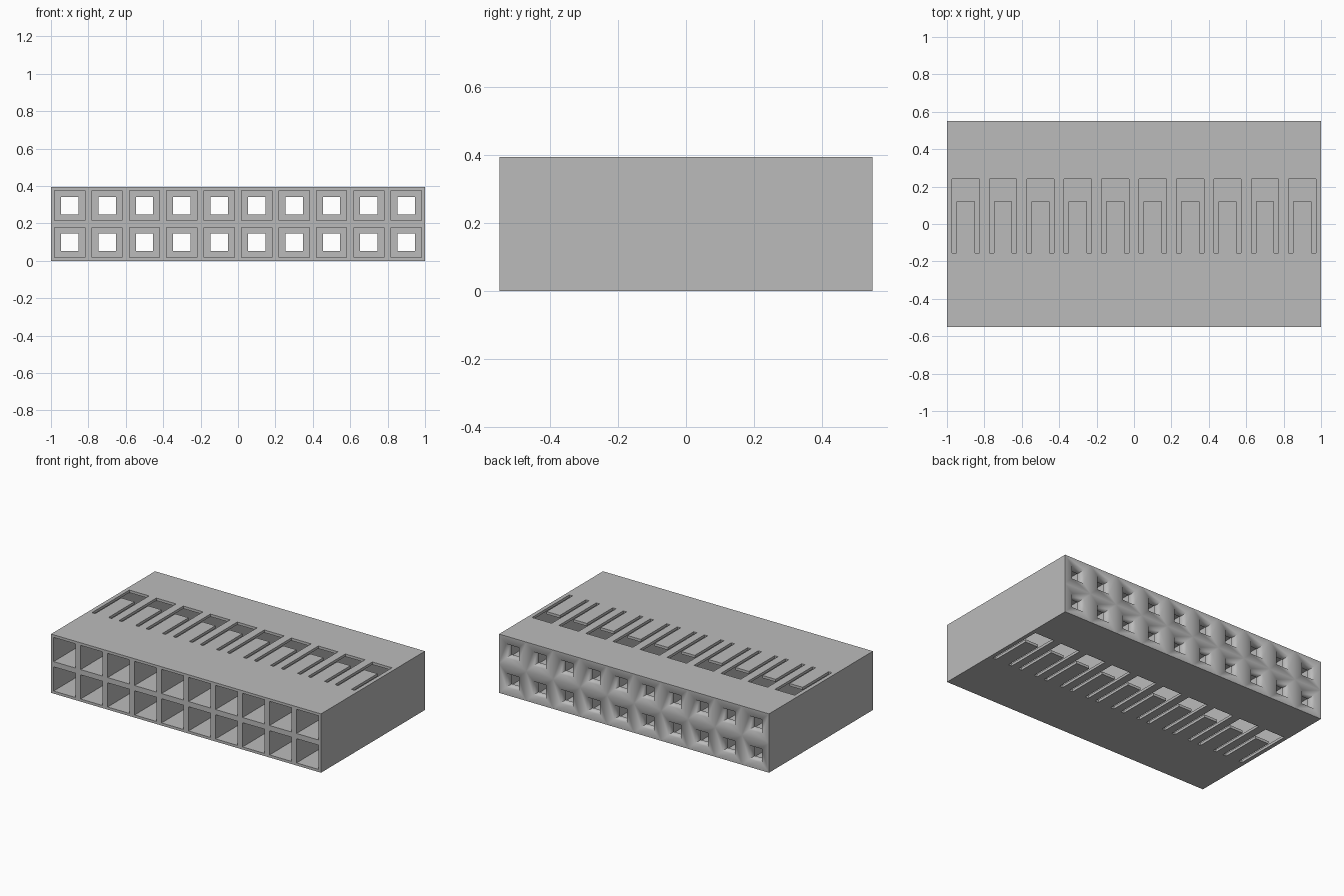
import bpy
import bmesh

cube = bpy.data.objects.get("Cube")
if cube:
    bpy.data.objects.remove(cube, do_unlink=True)

PITCH, COLS = 0.2, 10
HALF_LEN = 0.55            # half depth, front to back
ROW = 0.197                # height of one row of sockets
WALL = 0.0175              # outer wall around each cavity
CAVITY, HOLE = 0.081, 0.0465   # half widths
BACK_WALL = 0.49           # inner face of the rear wall
SLOT, TONGUE = 0.073, 0.049    # half widths of the latch cutout and its tongue

grey = bpy.data.materials.new("plain_grey")
grey.use_nodes = True
COLOUR = (0.5, 0.5, 0.5, 1)
grey.diffuse_color = COLOUR
grey.node_tree.nodes["Principled BSDF"].inputs["Base Color"].default_value = COLOUR


def finish(bm, name):
    mesh = bpy.data.meshes.new(name)
    bm.to_mesh(mesh)
    bm.free()
    mesh.materials.append(grey)
    obj = bpy.data.objects.new(name, mesh)
    bpy.context.collection.objects.link(obj)
    obj.location.z = ROW
    return obj


def face(bm, points):
    return bm.faces.new([bm.verts.new(p) for p in points])


def rect(half_w, half_h, y):
    """Rectangle around the socket axis, in the lower row."""
    cz = -ROW / 2
    return [(sx * half_w, y, cz + sz * half_h)
            for sx, sz in ((-1, -1), (1, -1), (1, 1), (-1, 1))]


def in_gap(i, j):
    """Grid cells of the U-shaped cutout around the latch tongue."""
    return (i in (1, 3) and j in (1, 2)) or (i == 2 and j == 2)


# One socket: front rim, cavity, rear ring, pin hole and back face
bm = bmesh.new()
loops = [rect(PITCH / 2, ROW / 2, -HALF_LEN),
         rect(CAVITY, ROW / 2 - WALL, -HALF_LEN),
         rect(CAVITY, ROW / 2 - WALL, BACK_WALL),
         rect(HOLE, HOLE, BACK_WALL),
         rect(HOLE, HOLE, HALF_LEN),
         rect(PITCH / 2, ROW / 2, HALF_LEN)]
for n, (a, b) in enumerate(zip(loops, loops[1:])):
    for k in range(4):
        if n == 1 and k == 0:
            continue       # the slotted wall is built below
        m = (k + 1) % 4
        face(bm, (a[k], a[m], b[m], b[k]))

# Slotted outer wall with its latch tongue
z_out, z_in = -ROW, -ROW + WALL


def grid(edge, back):
    return ([-edge, -SLOT, -TONGUE, TONGUE, SLOT, edge],
            [-HALF_LEN, -0.155, 0.12, 0.24, back])


for (xs, ys), z, inner in ((grid(PITCH / 2, HALF_LEN), z_out, False),
                           (grid(CAVITY, BACK_WALL), z_in, True)):
    for i in range(5):
        for j in range(4):
            quad = [(i, j), (i + 1, j), (i + 1, j + 1), (i, j + 1)]
            if not in_gap(i, j):
                pts = [(xs[u], ys[v], z) for u, v in quad]
                face(bm, pts if inner else pts[::-1])
            elif inner:
                # Side walls of the cutout
                near = [(i, j - 1), (i + 1, j), (i, j + 1), (i - 1, j)]
                for k, cell in enumerate(near):
                    if not in_gap(*cell):
                        (pu, pv), (qu, qv) = quad[k], quad[(k + 1) % 4]
                        p, q = (xs[pu], ys[pv]), (xs[qu], ys[qv])
                        face(bm, ((*q, z_out), (*p, z_out), (*p, z_in), (*q, z_in)))

bmesh.ops.remove_doubles(bm, verts=bm.verts, dist=0.0001)

# Sharp corners everywhere except the softened rim of the rear hole
for f in bm.faces:
    f.smooth = True
for e in bm.edges:
    rear_rim = all(v.co.y > HALF_LEN - 0.001 and abs(v.co.x) < HOLE + 0.001
                   and abs(v.co.z + ROW / 2) < HOLE + 0.001 for v in e.verts)
    e.smooth = rear_rim or e.calc_face_angle(0) < 0.5

housing = finish(bm, "socket_housing")
housing.location.x = -PITCH * (COLS - 1) / 2

# Repeat along the length, then mirror to the upper row
arr = housing.modifiers.new("columns", "ARRAY")
arr.count = COLS
arr.use_relative_offset = False
arr.use_constant_offset = True
arr.constant_offset_displace = (PITCH, 0, 0)
arr.use_merge_vertices = True
arr.merge_threshold = 0.0001
mir = housing.modifiers.new("rows", "MIRROR")
mir.use_axis = (False, False, True)
mir.merge_threshold = 0.0001

# Flat end walls
for side, name in ((1, "left_end_wall"), (-1, "right_end_wall")):
    bm = bmesh.new()
    corners = [(-HALF_LEN, -ROW), (HALF_LEN, -ROW), (HALF_LEN, ROW), (-HALF_LEN, ROW)]
    face(bm, [(side * PITCH * COLS / 2, y, z) for y, z in corners[::side]])
    finish(bm, name)
